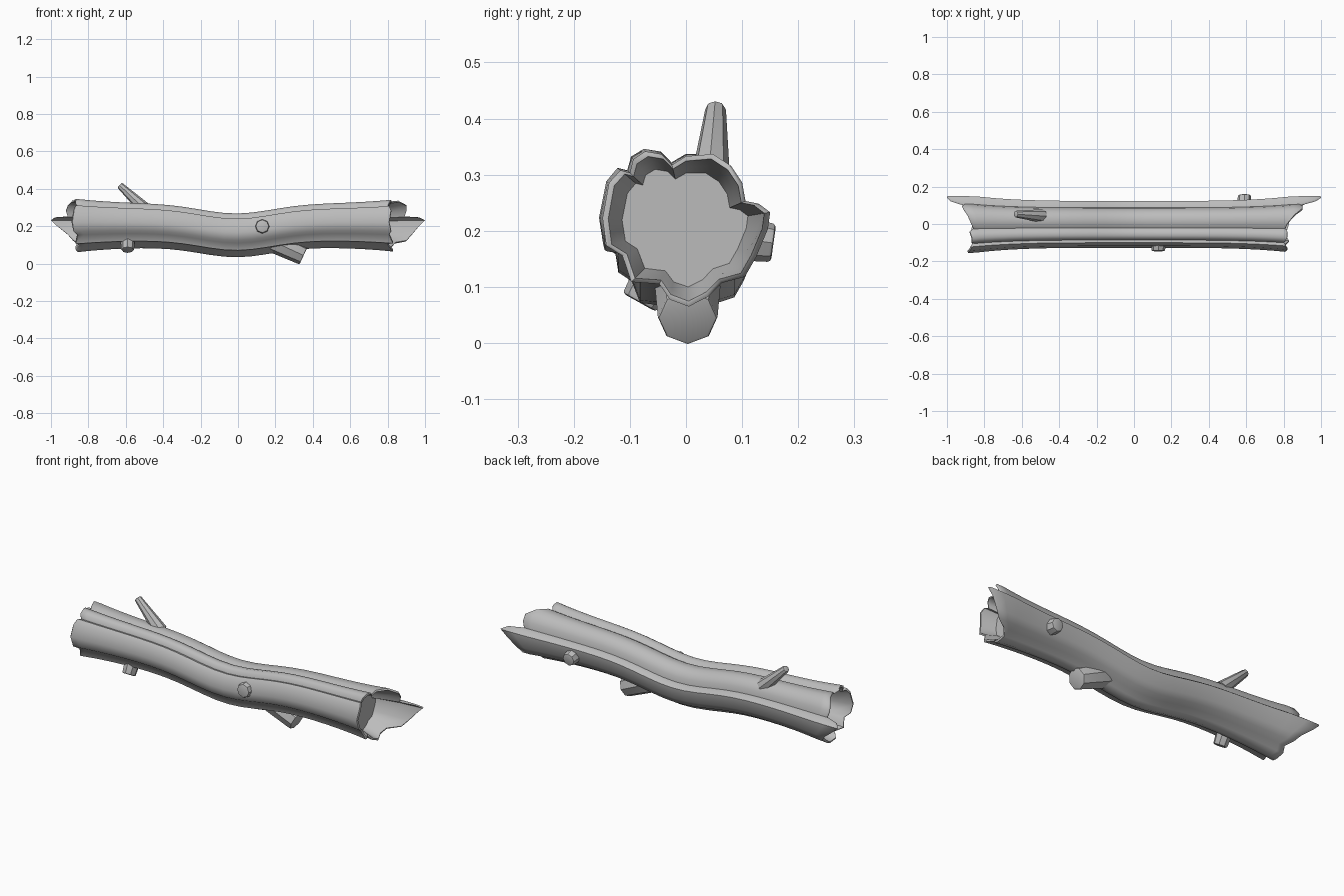
import bpy, bmesh, math
from mathutils import Vector

cube = bpy.data.objects.get("Cube")
if cube:
    bpy.data.objects.remove(cube)

bark = bpy.data.materials.new("grey_bark")
bark.use_nodes = True
GREY = (0.5, 0.5, 0.5, 1)
bark.diffuse_color = GREY
bark.node_tree.nodes["Principled BSDF"].inputs["Base Color"].default_value = GREY


def finish(bm, name, angle):
    bmesh.ops.recalc_face_normals(bm, faces=bm.faces)
    mesh = bpy.data.meshes.new(name)
    bm.to_mesh(mesh)
    bm.free()
    mesh.materials.append(bark)
    obj = bpy.data.objects.new(name, mesh)
    bpy.context.collection.objects.link(obj)
    bpy.ops.object.select_all(action='DESELECT')
    bpy.context.view_layer.objects.active = obj
    obj.select_set(True)
    bpy.ops.object.shade_smooth_by_angle(angle=math.radians(angle))
    return obj


# Bark cross-section: y, z offset from the core, left end, right end
PROFILE = [
    (.150, .025, 1.0, 1.0), (.146, -.005, .97, .97), (.125, -.055, .91, .93),
    (.105, -.090, .88, .90), (.065, -.103, .86, .84), (.040, -.130, .87, .82),
    (.005, -.147, .86, .83), (-.030, -.135, .87, .82), (-.050, -.108, .85, .80),
    (-.100, -.102, .87, .83), (-.118, -.055, .86, .81), (-.147, -.036, .88, .82),
    (-.155, .015, .89, .81), (-.142, .080, .88, .82), (-.122, .104, .87, .81),
    (-.105, .100, .86, .80), (-.098, .124, .87, .81), (-.075, .138, .87, .82),
    (-.045, .133, .88, .82), (-.026, .114, .86, .81), (0, .129, .87, .82),
    (.048, .129, .89, .86), (.080, .108, .91, .90), (.100, .078, .92, .90),
    (.106, .045, .91, .89), (.130, .040, .98, .97),
]


def core_height(x):
    return .208 - .053 * math.exp(-((x + .01) / .27) ** 2)


def girth(x):
    return .82 + .18 * min(1, abs(x) / .86) ** 4


def skin_point(x, y, z, k=1):
    s = girth(x) * k
    return (x, y * s, core_height(x) + z * s)


# Hollow-ended log: outer bark, broken rims, recessed walls and end caps
bm = bmesh.new()
STEPS = 20
BODY = .74
rings = []


def add_ring(points):
    rings.append([bm.verts.new(p) for p in points])


def end_rings(side, inward):
    col = 2 if side < 0 else 3
    if inward:
        passes = [(1, .93), (.5, .87), (0, .80)]
    else:
        passes = [(.35, 1), (.7, 1), (.97, 1), (1, .965)]
    return [[skin_point(side * (BODY + (p[col] - BODY) * t), p[0], p[1], k)
             for p in PROFILE] for t, k in passes]


for ring in reversed(end_rings(-1, True)):
    add_ring(ring)
for ring in reversed(end_rings(-1, False)):
    add_ring(ring)
for i in range(STEPS + 1):
    x = BODY * (2 * i / STEPS - 1)
    add_ring([skin_point(x, p[0], p[1]) for p in PROFILE])
for ring in end_rings(1, False) + end_rings(1, True):
    add_ring(ring)
n = len(PROFILE)
for a, b in zip(rings, rings[1:]):
    for j in range(n):
        k = (j + 1) % n
        bm.faces.new((a[j], a[k], b[k], b[j]))
bm.faces.new(rings[0])
bm.faces.new(rings[-1])
finish(bm, "log", 50)


def stub(name, start, end, r1, r2, sides=8, bevel=.006):
    """Tapered branch stump with a softened cut end."""
    start, end = Vector(start), Vector(end)
    axis = end - start
    bm = bmesh.new()
    bmesh.ops.create_cone(bm, cap_ends=True, segments=sides, radius1=r1,
                          radius2=r2, depth=axis.length)
    top = max(v.co.z for v in bm.verts)
    rim = [e for e in bm.edges if all(v.co.z > top - 1e-5 for v in e.verts)]
    bmesh.ops.bevel(bm, geom=rim, offset=bevel, segments=2, profile=.5,
                    affect='EDGES')
    rot = axis.to_track_quat('Z', 'Y').to_matrix()
    for v in bm.verts:
        v.co = rot @ v.co + (start + end) / 2
    finish(bm, name, 35)


# Branches and knots
stub("upper_branch", (-.49, .043, .285), (-.633, .053, .42), .036, .018)
stub("lower_branch", (.19, .003, .118), (.351, .003, .044), .060, .053)
stub("front_knot", (.13, -.08, .197), (.13, -.145, .2), .042, .036)
stub("back_knot", (.59, .07, .19), (.59, .156, .178), .042, .034)
stub("underside_knot", (-.59, -.045, .14), (-.59, -.083, .072), .04, .034)
